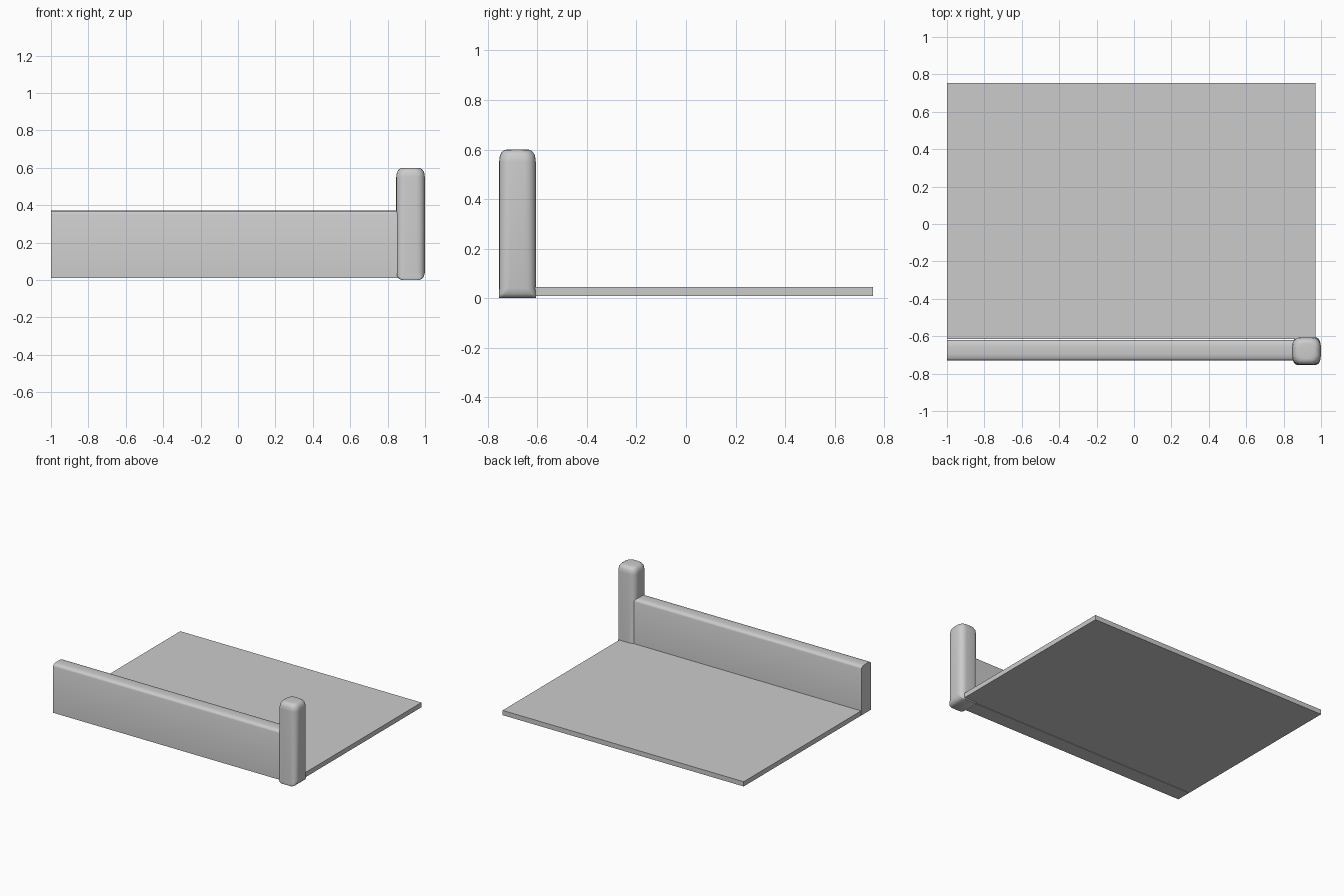
import bpy, bmesh
from math import cos, sin, pi

if "Cube" in bpy.data.objects:
    bpy.data.objects.remove(bpy.data.objects["Cube"])


def finish(bm, name, angle=0.7):
    bmesh.ops.recalc_face_normals(bm, faces=bm.faces)
    mesh = bpy.data.meshes.new(name)
    bm.to_mesh(mesh)
    bm.free()
    ob = bpy.data.objects.new(name, mesh)
    bpy.context.collection.objects.link(ob)
    bpy.ops.object.select_all(action='DESELECT')
    ob.select_set(True)
    bpy.context.view_layer.objects.active = ob
    bpy.ops.object.shade_smooth_by_angle(angle=angle)
    return ob


def loft(rings, name, angle=0.7):
    # Skin a list of equal-length closed rings and cap both ends
    bm = bmesh.new()
    loops = [[bm.verts.new(p) for p in ring] for ring in rings]
    n = len(loops[0])
    for a, b in zip(loops, loops[1:]):
        for i in range(n):
            j = (i + 1) % n
            bm.faces.new((a[i], a[j], b[j], b[i]))
    bm.faces.new(loops[0])
    bm.faces.new(loops[-1])
    return finish(bm, name, angle)


def rounded_rect(cx, cy, z, hx, hy, r, seg=5):
    pts = []
    for k, (sx, sy) in enumerate(((1, 1), (-1, 1), (-1, -1), (1, -1))):
        for i in range(seg + 1):
            a = (k + i / seg) * pi / 2
            pts.append((cx + sx * (hx - r) + r * cos(a),
                        cy + sy * (hy - r) + r * sin(a), z))
    return pts


# Floor slab
slab = [(-0.615, 0.01), (0.755, 0.01), (0.755, 0.045), (-0.615, 0.045)]
loft([[(x, y, z) for y, z in slab] for x in (-1.0, 0.97)], "floor_slab")

# Low wall with a softened top
half = [(0.055, 0.01), (0.055, 0.352), (0.052, 0.361), (0.043, 0.368), (0.02, 0.371)]
profile = [(-0.675 + y, z) for y, z in half] + [(-0.675 - y, z) for y, z in reversed(half)]
loft([[(x, y, z) for y, z in profile] for x in (-1.0, 0.86)], "front_wall")

# Rounded corner post: (z, half width x, half depth y, corner radius)
sections = [(0.0, 0.045, 0.074, 0.008), (0.006, 0.06, 0.074, 0.012),
            (0.018, 0.071, 0.074, 0.025), (0.04, 0.0765, 0.074, 0.045),
            (0.55, 0.0765, 0.074, 0.045), (0.575, 0.073, 0.071, 0.045),
            (0.59, 0.064, 0.063, 0.043), (0.598, 0.052, 0.052, 0.037),
            (0.6, 0.038, 0.04, 0.03)]
loft([rounded_rect(0.9225, -0.68, *s) for s in sections], "corner_post", 0.9)
